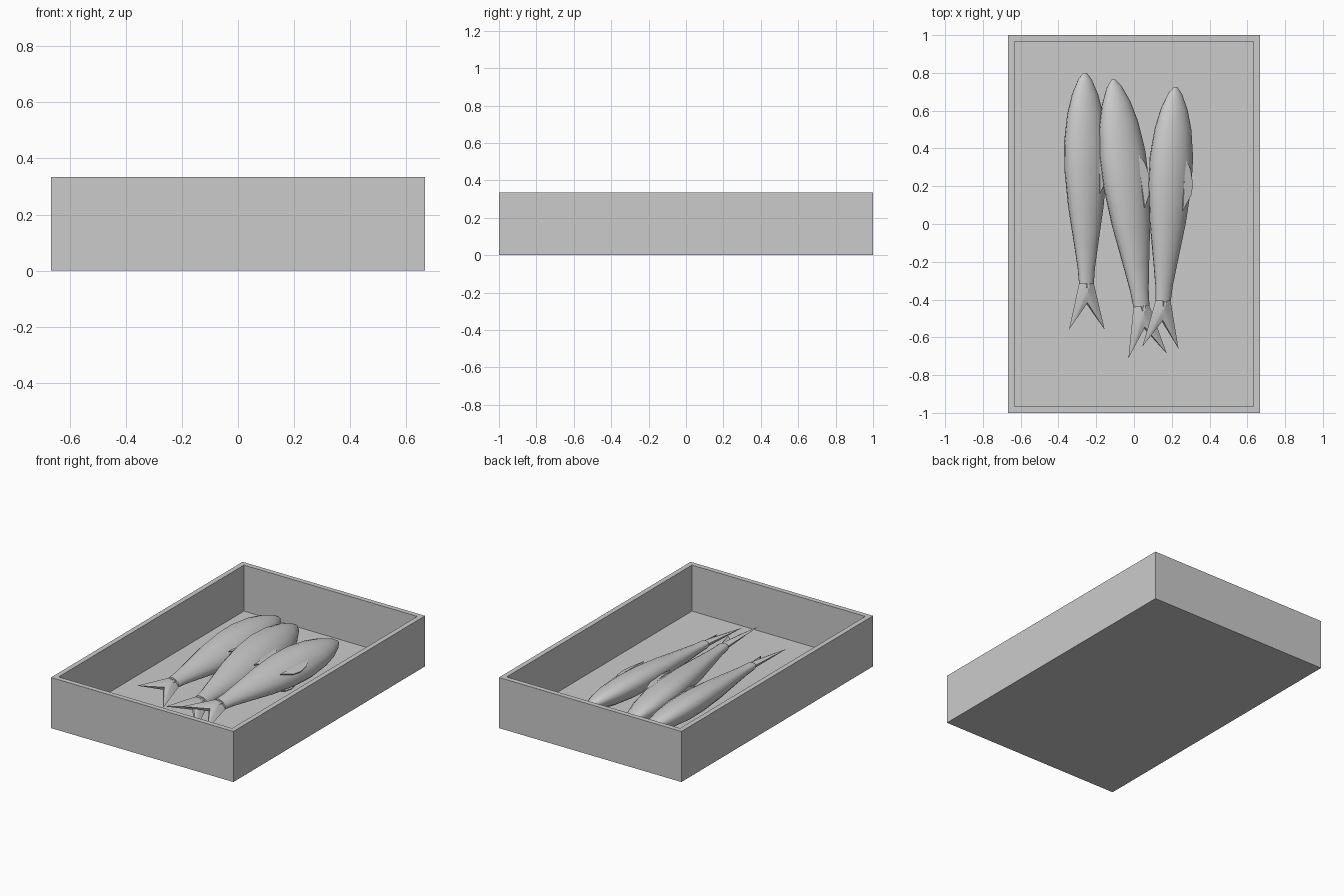
import bpy, bmesh, math
from mathutils import Matrix, Vector

if "Cube" in bpy.data.objects:
    bpy.data.objects.remove(bpy.data.objects["Cube"])


def make_object(name, bm, angle=None):
    bmesh.ops.recalc_face_normals(bm, faces=bm.faces)
    me = bpy.data.meshes.new(name)
    bm.to_mesh(me)
    bm.free()
    ob = bpy.data.objects.new(name, me)
    bpy.context.collection.objects.link(ob)
    if angle:
        bpy.ops.object.select_all(action='DESELECT')
        ob.select_set(True)
        bpy.context.view_layer.objects.active = ob
        bpy.ops.object.shade_smooth_by_angle(angle=math.radians(angle))
    return ob


def hull(bm, pts):
    part = bmesh.new()
    for p in pts:
        part.verts.new(p)
    res = bmesh.ops.convex_hull(part, input=part.verts)
    tmp = bpy.data.meshes.new("tmp")
    part.to_mesh(tmp)
    part.free()
    bm.from_mesh(tmp)
    bpy.data.meshes.remove(tmp)


# Open tray: block with a sunken top
bm = bmesh.new()
bmesh.ops.create_cube(bm, size=1)
bmesh.ops.transform(bm, verts=bm.verts, matrix=Matrix.Translation((0, 0, 0.167)) @ Matrix.Diagonal((1.333, 2, 0.334, 1)))
top = max(bm.faces, key=lambda f: f.calc_center_median().z)
bmesh.ops.inset_region(bm, faces=[top], thickness=0.047)
ext = bmesh.ops.extrude_discrete_faces(bm, faces=[top])
bmesh.ops.translate(bm, verts=ext['faces'][0].verts, vec=(0, 0, -0.304))
make_object("tray", bm)

# Fish of unit length, nose at the origin, tail towards -y, belly towards +x
PROFILE = [(0.0, 0.007), (0.025, 0.028), (0.085, 0.055), (0.16, 0.075), (0.27, 0.089),
           (0.38, 0.088), (0.52, 0.074), (0.67, 0.050), (0.76, 0.036), (0.82, 0.031)]
SIDES = 16


def build_fish(number, head, tail, roll):
    d = Vector(tail) - Vector(head)
    length = d.length
    place = (Matrix.Translation((head[0], head[1], 0.15))
             @ Matrix.Rotation(math.atan2(d.x, -d.y), 4, 'Z')
             @ Matrix.Rotation(math.radians(roll), 4, 'Y') @ Matrix.Scale(length, 4))

    # Body lofted through elliptical rings
    bm = bmesh.new()
    rings = []
    for s, h in PROFILE:
        rings.append([bm.verts.new((h * math.cos(t), -s, 0.64 * h * math.sin(t)))
                      for t in (2 * math.pi * k / SIDES for k in range(SIDES))])
    for a, b in zip(rings, rings[1:]):
        for k in range(SIDES):
            n = (k + 1) % SIDES
            bm.faces.new((a[k], a[n], b[n], b[k]))
    bm.faces.new(rings[0])
    bm.faces.new(rings[-1])
    bm.transform(place)
    make_object(f"fish_body_{number}", bm, 40)

    # Forked tail: two tapering lobes
    bm = bmesh.new()
    for m in (-1, 1):
        hull(bm, [(m * 0.031, -0.815, 0), (-m * 0.008, -0.815, 0.017), (-m * 0.008, -0.815, -0.017),
                  (0, -0.895, 0.008), (0, -0.895, -0.008), (m * 0.078, -1, 0),
                  (m * 0.03, -0.93, 0.007), (m * 0.03, -0.93, -0.007)])
    bm.transform(place)
    make_object(f"fish_tail_{number}", bm, 30)

    # Pair of side fins
    bm = bmesh.new()
    outline = [(0.034, -0.27, 0.047), (0.058, -0.31, 0.050), (0.071, -0.37, 0.053),
               (0.066, -0.41, 0.053), (0.035, -0.47, 0.052), (0.040, -0.37, 0.047)]
    for m in (-1, 1):
        hull(bm, [(x, y, m * (z + e)) for x, y, z in outline for e in (-0.003, 0.003)])
    bm.transform(place)
    make_object(f"fish_fins_{number}", bm, 30)


build_fish(1, (-0.26, 0.80), (-0.25, -0.56), 27)
build_fish(2, (-0.11, 0.765), (0.072, -0.70), 27)
build_fish(3, (0.22, 0.725), (0.14, -0.655), 27)
